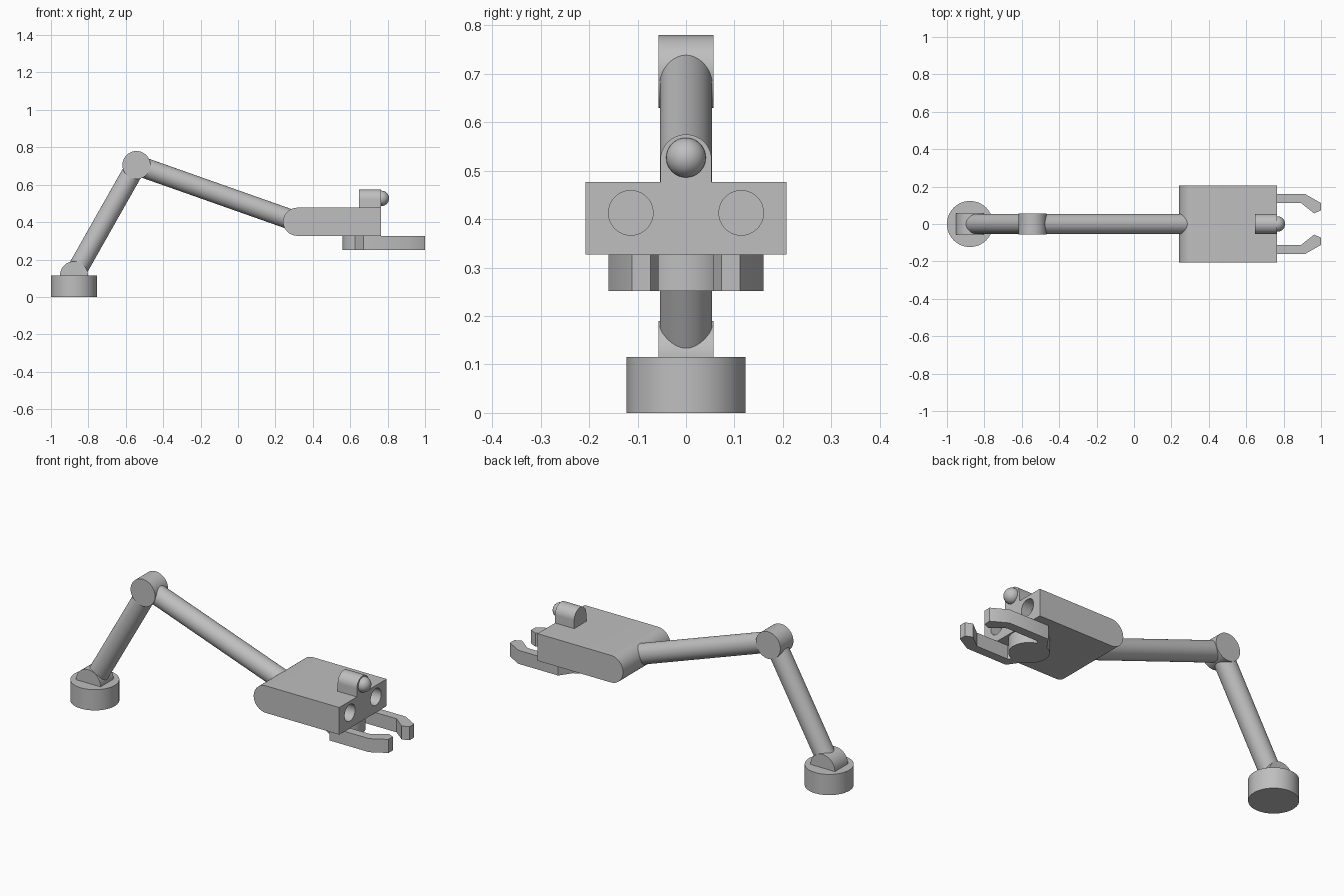
import bpy, bmesh
from math import pi, sin, cos
from mathutils import Vector

cube = bpy.data.objects.get("Cube")
if cube:
    bpy.data.objects.remove(cube, do_unlink=True)

grey = bpy.data.materials.new("plain grey")
grey.use_nodes = True
tone = (0.52, 0.52, 0.52, 1)
grey.diffuse_color = tone
grey.node_tree.nodes["Principled BSDF"].inputs["Base Color"].default_value = tone


def finish(obj, name):
    obj.name = name
    obj.data.materials.clear()
    obj.data.materials.append(grey)
    bpy.ops.object.select_all(action='DESELECT')
    obj.select_set(True)
    bpy.context.view_layer.objects.active = obj
    bpy.ops.object.shade_smooth_by_angle(angle=pi / 6)
    return obj


def rod(name, start, end, radius):
    """Cylinder between two points."""
    a, b = Vector(start), Vector(end)
    bpy.ops.mesh.primitive_cylinder_add(
        vertices=64, radius=radius, depth=(b - a).length, location=(a + b) / 2,
        rotation=(b - a).to_track_quat('Z', 'Y').to_euler())
    return finish(bpy.context.object, name)


def prism(name, outline, sweep):
    """Closed outline of 3D points, extruded along a vector."""
    bm = bmesh.new()
    face = bm.faces.new([bm.verts.new(p) for p in outline])
    top = bmesh.ops.extrude_face_region(bm, geom=[face])["geom"]
    moved = [v for v in top if isinstance(v, bmesh.types.BMVert)]
    bmesh.ops.translate(bm, verts=moved, vec=sweep)
    bmesh.ops.recalc_face_normals(bm, faces=bm.faces)
    mesh = bpy.data.meshes.new(name)
    bm.to_mesh(mesh)
    bm.free()
    obj = bpy.data.objects.new(name, mesh)
    bpy.context.collection.objects.link(obj)
    return finish(obj, name)


def arc(radius, start, end, steps=32):
    angles = [start + (end - start) * i / steps for i in range(steps + 1)]
    return [(radius * cos(t), radius * sin(t)) for t in angles]


# Joint centres and shared sizes
shoulder = Vector((-0.877, 0, 0.115))
elbow = Vector((-0.543, 0, 0.705))
wrist = Vector((0.316, 0, 0.402))
joint_r, joint_half, arm_r = 0.075, 0.057, 0.054
body_half, body_front = 0.207, 0.765
side = Vector((0, joint_half, 0))

# Base and shoulder
rod("base", (shoulder.x, 0, 0), shoulder, 0.123)
prism("shoulder_joint",
      [shoulder - side + Vector((x, 0, z)) for x, z in arc(joint_r, 0, pi)], side * 2)

# Arms and elbow
rod("lower_arm", shoulder, elbow, arm_r)
rod("elbow_joint", elbow - side, elbow + side, joint_r)
rod("upper_arm", elbow, wrist, arm_r)

# Hand body with a rounded rear end
profile = [(wrist.x + x, wrist.z + z) for x, z in arc(joint_r, pi / 2, 3 * pi / 2)]
profile += [(body_front, wrist.z - joint_r), (body_front, wrist.z + joint_r)]
body = prism("hand_body", [(x, -body_half, z) for x, z in profile], (0, 2 * body_half, 0))

# Round sockets in the front face
for s in (-1, 1):
    cutter = rod("socket_cutter", (body_front - 0.06, s * 0.114, 0.413),
                 (body_front + 0.05, s * 0.114, 0.413), 0.046)
    cutter.hide_render = True
    cut = body.modifiers.new("socket", 'BOOLEAN')
    cut.operation = 'DIFFERENCE'
    cut.solver = 'EXACT'
    cut.object = cutter
    bpy.context.view_layer.objects.active = body
    bpy.ops.object.modifier_apply(modifier=cut.name)
    bpy.data.objects.remove(cutter, do_unlink=True)
finish(body, "hand_body")

# Arched sensor housing and its lens
pod = [(y, 0.522 + z) for y, z in arc(0.053, 0, pi)] + [(-0.053, 0.47), (0.053, 0.47)]
prism("sensor_housing", [(0.648, y, z) for y, z in pod], (body_front - 0.648, 0, 0))
bpy.ops.mesh.primitive_uv_sphere_add(segments=32, ring_count=16, radius=0.041,
                                     location=(0.767, 0, 0.527))
finish(bpy.context.object, "sensor_lens")

# Gripper disc and mirrored fingers
grip_low, grip_high = 0.252, wrist.z - joint_r
rod("gripper_disc", (0.659, 0, grip_low), (0.659, 0, grip_high), 0.1)
finger = [(0.623, 0.09), (0.671, 0.16), (0.915, 0.16), (1, 0.112), (1, 0.073),
          (0.963, 0.057), (0.893, 0.112), (0.7, 0.112), (0.66, 0.06)]
for s, label in ((1, "back"), (-1, "front")):
    prism(label + "_finger", [(x, s * y, grip_low) for x, y in finger],
          (0, 0, grip_high - grip_low))
